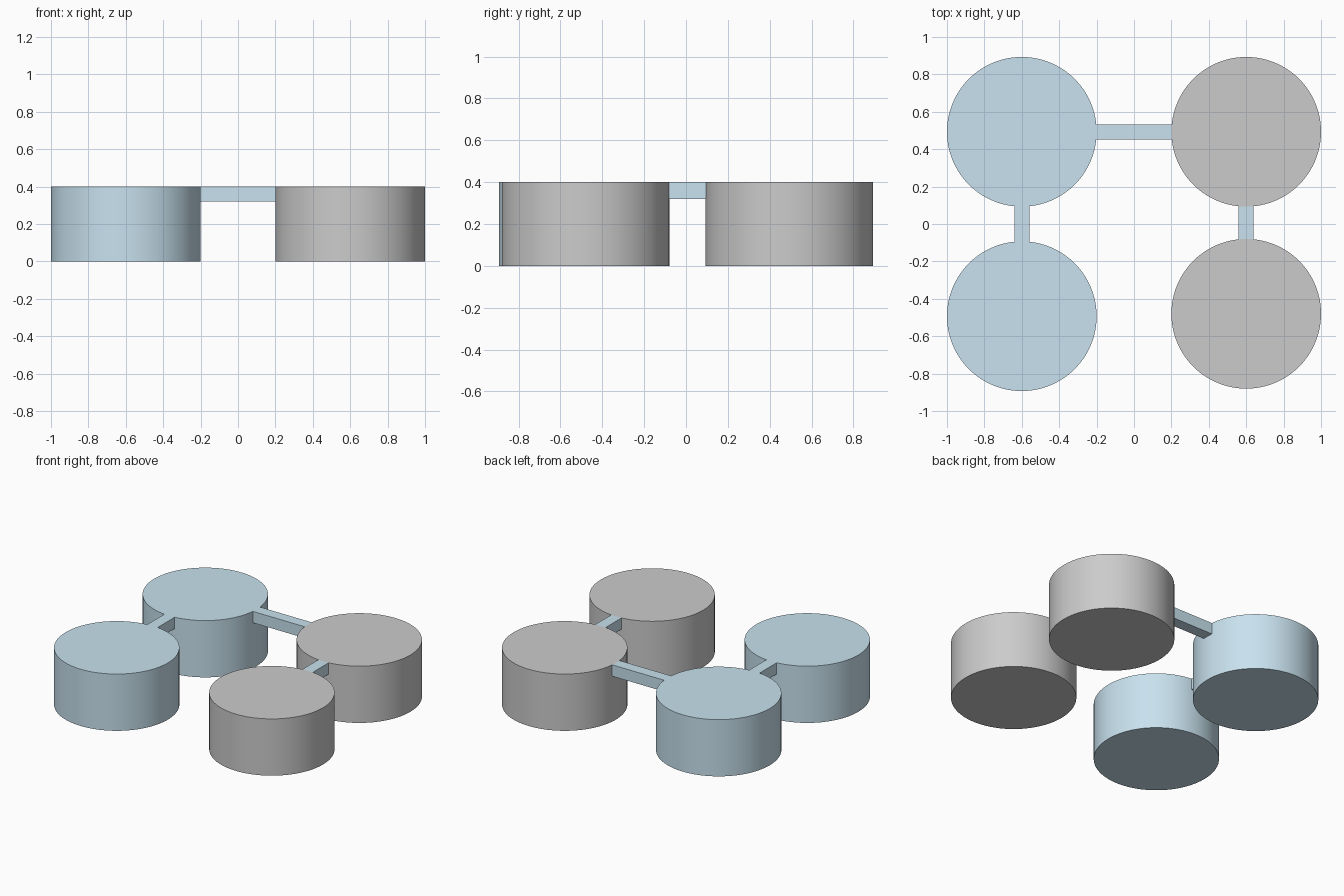
import bpy, math

if "Cube" in bpy.data.objects:
    bpy.data.objects.remove(bpy.data.objects["Cube"])

R, H = 0.4, 0.4      # disc radius and height
BAR = 0.08           # square bar thickness
REACH = math.sqrt(R * R - (BAR / 2) ** 2)   # where bar corners meet the disc wall

blue = bpy.data.materials.new("light_blue")
blue.diffuse_color = (0.58, 0.76, 0.86, 1)
blue.use_nodes = True
blue.node_tree.nodes["Principled BSDF"].inputs["Base Color"].default_value = blue.diffuse_color


def drum(name, x, y, mat=None):
    bpy.ops.mesh.primitive_cylinder_add(vertices=128, radius=R, depth=H, location=(x, y, H / 2))
    ob = bpy.context.object
    ob.name = name
    bpy.ops.object.shade_smooth_by_angle(angle=math.radians(30))
    if mat:
        ob.data.materials.append(mat)


def bar(name, a, b):
    # square bar joining the walls of two drums, flush with their tops
    dx, dy = b[0] - a[0], b[1] - a[1]
    length = math.hypot(dx, dy) - 2 * REACH
    bpy.ops.mesh.primitive_cube_add(
        size=1, location=((a[0] + b[0]) / 2, (a[1] + b[1]) / 2, H - BAR / 2))
    ob = bpy.context.object
    ob.name = name
    ob.scale = (length, BAR, BAR) if abs(dx) > abs(dy) else (BAR, length, BAR)
    bpy.ops.object.transform_apply(location=False, rotation=False, scale=True)
    ob.data.materials.append(blue)


# four drums
back_left, front_left = (-0.6, 0.493), (-0.6, -0.493)
back_right, front_right = (0.6, 0.493), (0.6, -0.48)
drum("back_left_drum", *back_left, blue)
drum("front_left_drum", *front_left, blue)
drum("back_right_drum", *back_right)
drum("front_right_drum", *front_right)

# three connecting bars
bar("left_bar", front_left, back_left)
bar("right_bar", front_right, back_right)
bar("back_bar", back_left, back_right)
